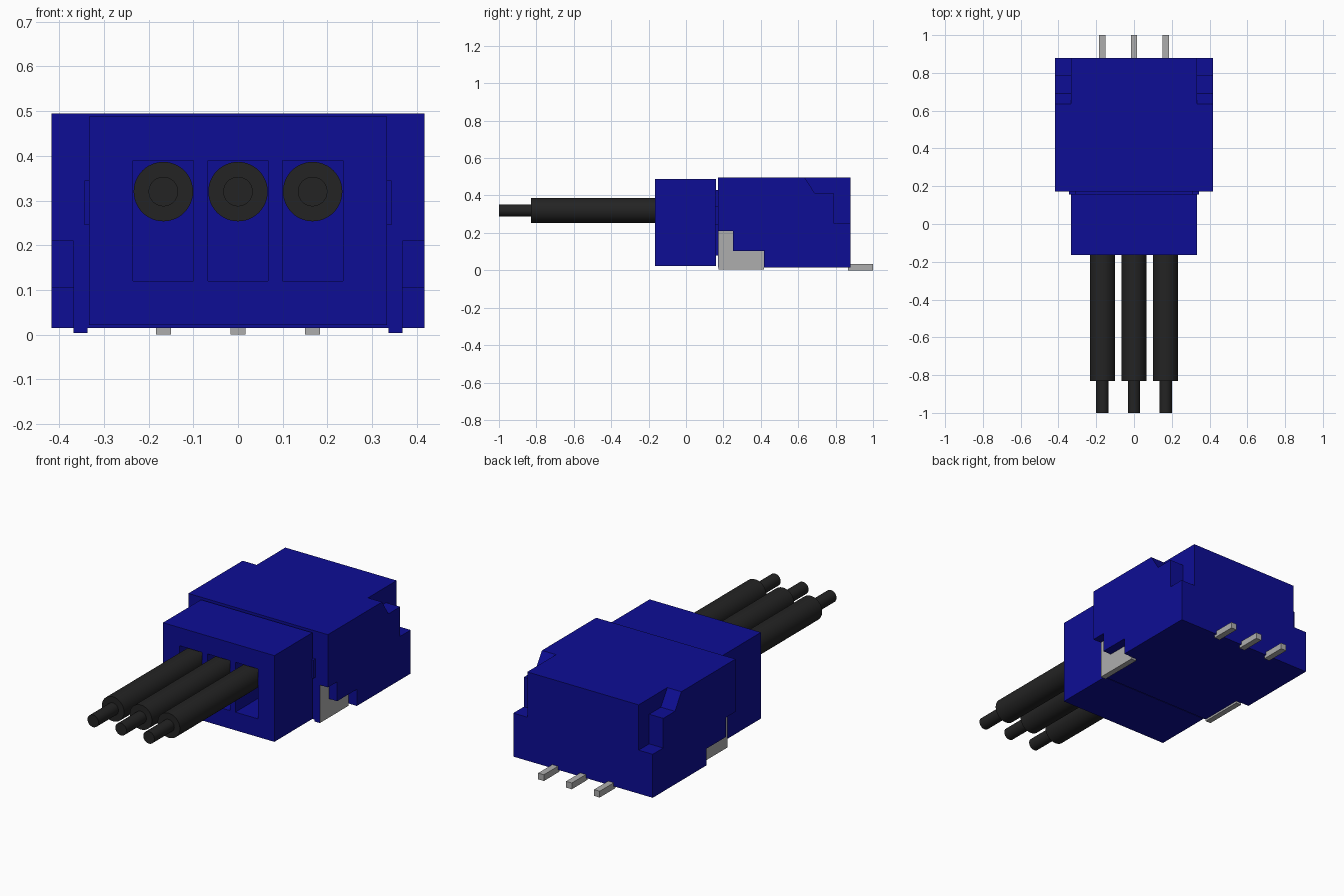
import bpy, bmesh, math
from mathutils import Matrix

if "Cube" in bpy.data.objects:
    bpy.data.objects.remove(bpy.data.objects["Cube"], do_unlink=True)


def material(name, rgb):
    m = bpy.data.materials.new(name)
    m.use_nodes = True
    m.diffuse_color = (*rgb, 1)
    m.node_tree.nodes["Principled BSDF"].inputs["Base Color"].default_value = (*rgb, 1)
    return m


BLUE = material("deep_blue_plastic", (0.004, 0.004, 0.30))
BLACK = material("black_rubber", (0.017, 0.017, 0.017))
GREY = material("grey_metal", (0.42, 0.42, 0.42))


def finish(name, bm, mat):
    bmesh.ops.recalc_face_normals(bm, faces=bm.faces)
    me = bpy.data.meshes.new(name)
    bm.to_mesh(me)
    bm.free()
    me.materials.append(mat)
    ob = bpy.data.objects.new(name, me)
    bpy.context.collection.objects.link(ob)
    return ob


def prism(name, x0, x1, profile, mat):
    """Extrude a (y, z) profile along x."""
    bm = bmesh.new()
    face = bm.faces.new([bm.verts.new((x0, y, z)) for y, z in profile])
    ext = bmesh.ops.extrude_face_region(bm, geom=[face])
    verts = [g for g in ext["geom"] if isinstance(g, bmesh.types.BMVert)]
    bmesh.ops.translate(bm, verts=verts, vec=(x1 - x0, 0, 0))
    return finish(name, bm, mat)


def box(name, x0, x1, y0, y1, z0, z1, mat):
    return prism(name, x0, x1, [(y0, z0), (y1, z0), (y1, z1), (y0, z1)], mat)


def rod(name, x, z, r, y0, y1):
    bm = bmesh.new()
    turn = Matrix.Translation((x, (y0 + y1) / 2, z)) @ Matrix.Rotation(math.pi / 2, 4, 'X')
    bmesh.ops.create_cone(bm, cap_ends=True, segments=48, radius1=r, radius2=r,
                          depth=y1 - y0, matrix=turn)
    ob = finish(name, bm, BLACK)
    bpy.ops.object.select_all(action='DESELECT')
    ob.select_set(True)
    bpy.context.view_layer.objects.active = ob
    bpy.ops.object.shade_smooth_by_angle(angle=math.radians(40))


def carve(target, cutters):
    """Subtract the cutters, bake the result and drop the cutters."""
    for c in cutters:
        c.hide_render = True
        mod = target.modifiers.new("cut", 'BOOLEAN')
        mod.operation = 'DIFFERENCE'
        mod.solver = 'EXACT'
        mod.object = c
    bpy.context.view_layer.update()
    deps = bpy.context.evaluated_depsgraph_get()
    baked = bpy.data.meshes.new_from_object(target.evaluated_get(deps))
    target.modifiers.clear()
    target.data = baked
    for c in cutters:
        bpy.data.objects.remove(c, do_unlink=True)


# Header shell with stepped rear corners and side recesses for the solder tabs
shell = box("header_shell", -0.417, 0.417, 0.172, 0.88, 0.015, 0.495, BLUE)
rear_notch = [(0.635, 0.495), (0.69, 0.41), (0.79, 0.41), (0.79, 0.25),
              (0.95, 0.25), (0.95, 0.60), (0.57, 0.60)]
tab_recess = [(0.10, -0.05), (0.42, -0.05), (0.42, 0.105), (0.252, 0.105),
              (0.252, 0.21), (0.10, 0.21)]
cutters = []
for s in (-1, 1):
    cutters.append(prism("rear_notch_cutter", s * 0.333, s * 0.5, rear_notch, BLUE))
    cutters.append(prism("tab_recess_cutter", s * 0.367, s * 0.5, tab_recess, BLUE))
carve(shell, cutters)

# Plug body with three wire cavities
plug = box("plug_body", -0.333, 0.333, -0.165, 0.16, 0.022, 0.488, BLUE)
PITCH = (-0.167, 0, 0.167)
carve(plug, [box("cavity_cutter", x - 0.0675, x + 0.0675, -0.3, 0.06, 0.12, 0.39, BLUE)
             for x in PITCH])
box("plug_neck", -0.31, 0.31, 0.15, 0.18, 0.08, 0.43, BLUE)

for s, side in ((-1, "right"), (1, "left")):
    # Latch bump between plug and shell
    box(side + "_latch", s * 0.30, s * 0.343, 0.155, 0.18, 0.245, 0.345, BLUE)
    # Solder tab: metal, with a blue front face
    tab = prism(side + "_solder_tab", s * 0.337, s * 0.3685,
                [(0.173, 0.004), (0.418, 0.004), (0.418, 0.104), (0.251, 0.104),
                 (0.251, 0.209), (0.173, 0.209)], GREY)
    tab.data.materials.append(BLUE)
    for p in tab.data.polygons:
        if p.normal.y < -0.5:
            p.material_index = 1

# Wires, bare cores and contact pins
for x, label in zip(PITCH, ("right", "middle", "left")):
    rod(label + "_wire", x, 0.32, 0.0665, -0.83, 0.065)
    rod(label + "_wire_core", x, 0.32, 0.033, -1.0, -0.82)
    box(label + "_pin", x - 0.017, x + 0.017, 0.865, 1.0, 0.0, 0.034, GREY)
